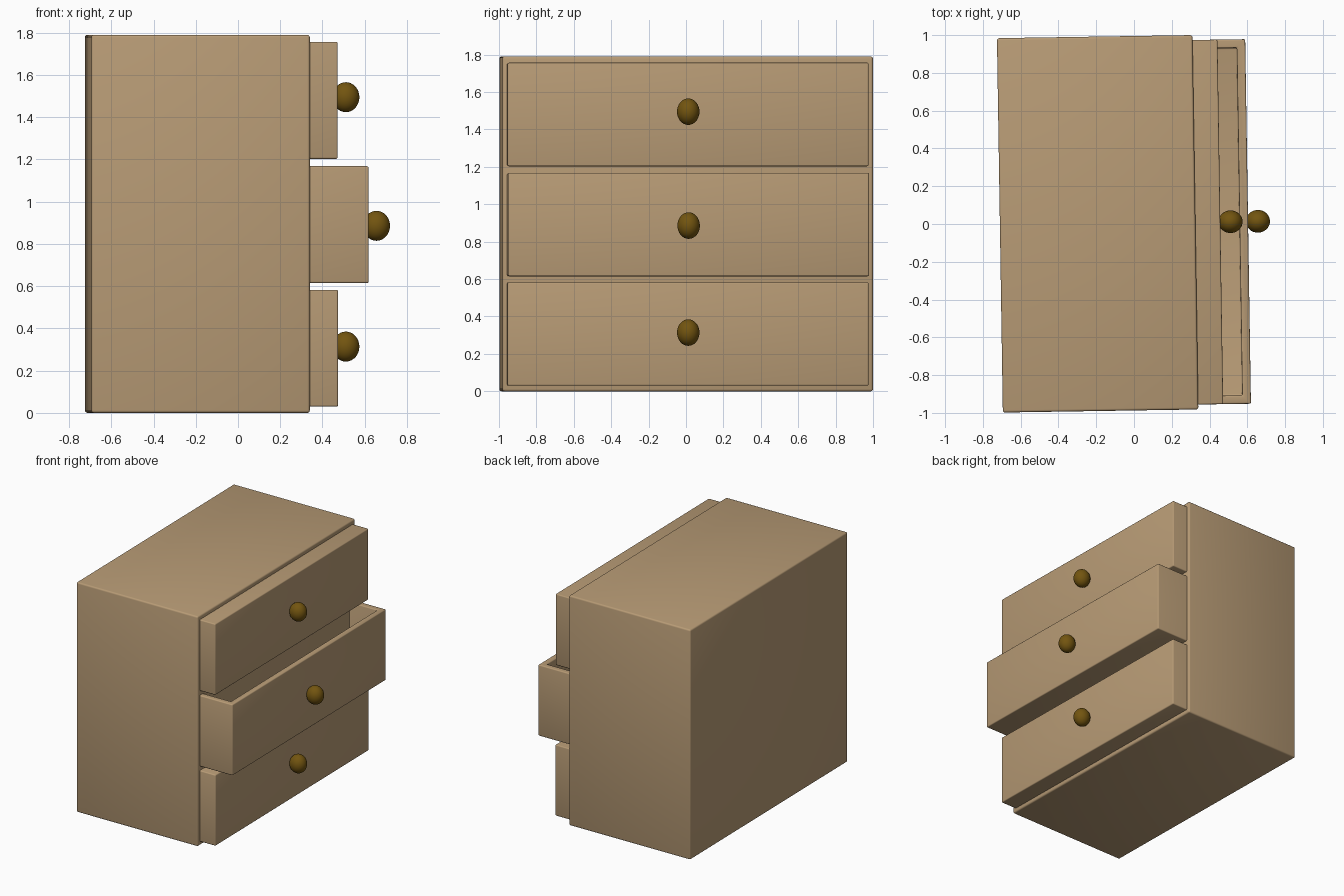
import bpy, bmesh
from mathutils import Matrix, Vector

if "Cube" in bpy.data.objects:
    bpy.data.objects.remove(bpy.data.objects["Cube"])

# The whole chest is turned very slightly about z
TURN = Matrix.Rotation(0.0157, 4, 'Z')
CY = 0.004


def material(name, rgb):
    m = bpy.data.materials.new(name)
    m.diffuse_color = (*rgb, 1)
    m.use_nodes = True
    m.node_tree.nodes["Principled BSDF"].inputs["Base Color"].default_value = m.diffuse_color
    return m


WOOD = material("wood", (0.48, 0.33, 0.18))
BRASS = material("dark_brass", (0.17, 0.09, 0.005))


def finish(name, bm, mat, bevel=0):
    bmesh.ops.transform(bm, matrix=TURN, verts=bm.verts)
    me = bpy.data.meshes.new(name)
    bm.to_mesh(me)
    bm.free()
    me.materials.append(mat)
    me.shade_smooth()
    ob = bpy.data.objects.new(name, me)
    bpy.context.collection.objects.link(ob)
    if bevel:
        mod = ob.modifiers.new("rounded_edges", 'BEVEL')
        mod.width = bevel
        mod.segments = 3
    return ob


def box(name, x0, x1, width, z0, z1, bevel, wall=0):
    bm = bmesh.new()
    bmesh.ops.create_cube(bm, size=1)
    bmesh.ops.scale(bm, vec=(x1 - x0, width, z1 - z0), verts=bm.verts)
    bmesh.ops.translate(bm, vec=((x0 + x1) / 2, CY, (z0 + z1) / 2), verts=bm.verts)
    if wall:
        # hollow the box from the top
        top = max(bm.faces, key=lambda f: f.calc_center_median().z)
        bmesh.ops.inset_region(bm, faces=[top], thickness=wall, use_even_offset=True)
        inner = bmesh.ops.extrude_discrete_faces(bm, faces=[top])["faces"][0]
        bmesh.ops.translate(bm, vec=(0, 0, z0 + wall - z1), verts=inner.verts)
    return finish(name, bm, WOOD, bevel)


def knob(name, x, z):
    bm = bmesh.new()
    bmesh.ops.create_uvsphere(bm, u_segments=32, v_segments=16, radius=1)
    bmesh.ops.scale(bm, vec=(0.064, 0.06, 0.071), verts=bm.verts)
    bmesh.ops.translate(bm, vec=(x, CY, z), verts=bm.verts)
    finish(name, bm, BRASS)


# Cabinet body
box("cabinet_body", -0.71, 0.325, 1.982, 0, 1.79, 0.012)

# Drawers: the middle one is pulled out and open, the others nearly shut
for label, front, z0, z1, wall, kx, kz in (
        ("bottom", 0.459, 0.03, 0.583, 0, 0.511, 0.314),
        ("middle", 0.604, 0.615, 1.168, 0.045, 0.656, 0.886),
        ("top", 0.457, 1.203, 1.757, 0, 0.511, 1.495)):
    box(label + "_drawer", -0.4, front, 1.93, z0, z1, 0.008, wall)
    knob(label + "_knob", kx, kz)
